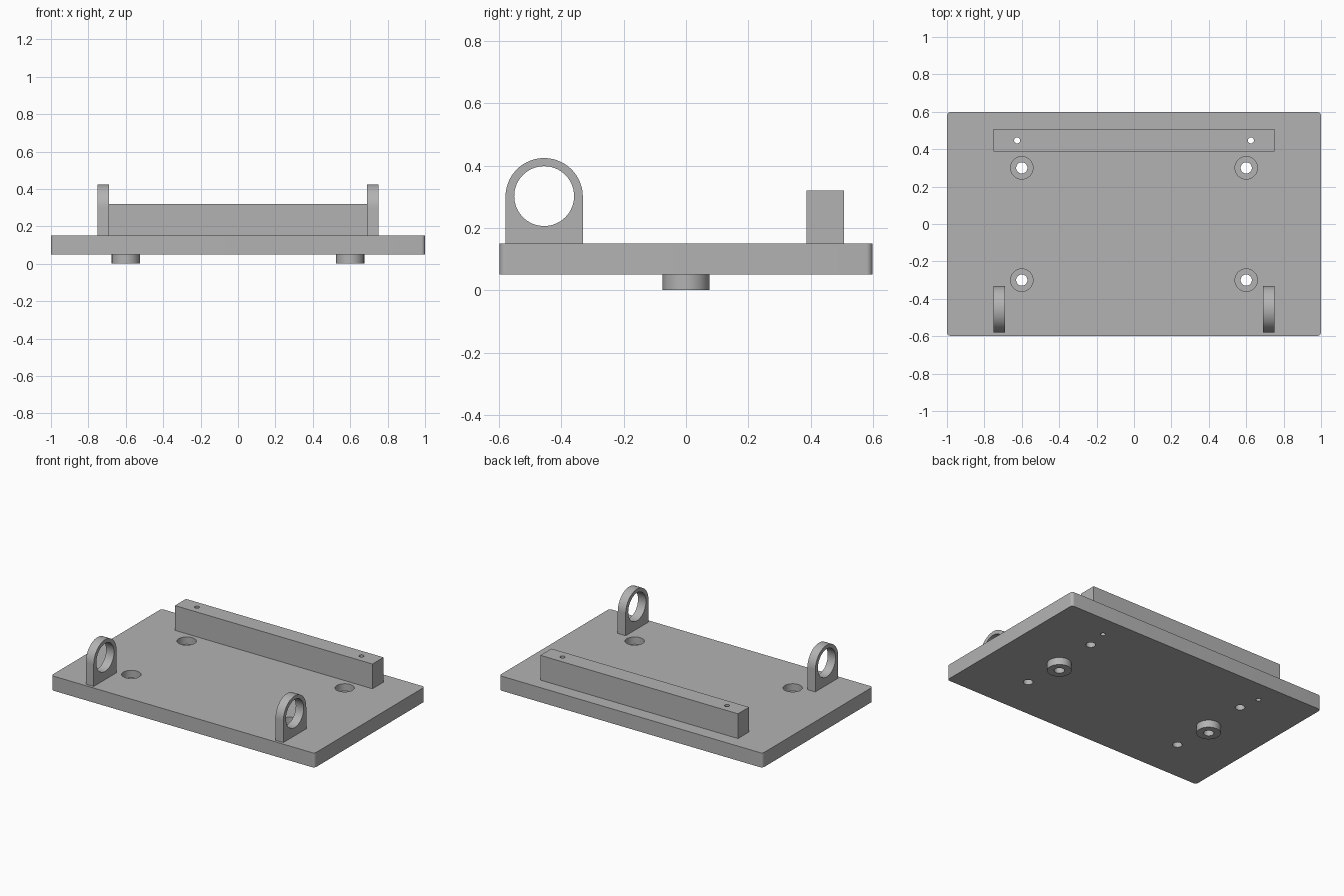
import bpy
import math
from mathutils import Matrix

default = bpy.data.objects.get("Cube")
if default:
    bpy.data.objects.remove(default, do_unlink=True)

GREY = (0.45, 0.45, 0.45, 1.0)
steel = bpy.data.materials.new("plain grey")
steel.use_nodes = True
steel.diffuse_color = GREY
steel.node_tree.nodes["Principled BSDF"].inputs["Base Color"].default_value = GREY


def prism(name, outline, height, matrix):
    """Extrude a flat outline along local z and place it with a matrix."""
    n = len(outline)
    verts = [(x, y, z) for z in (0, height) for x, y in outline]
    faces = [list(range(n))[::-1], list(range(n, 2 * n))]
    faces += [(i, (i + 1) % n, n + (i + 1) % n, n + i) for i in range(n)]
    mesh = bpy.data.meshes.new(name)
    mesh.from_pydata(verts, [], faces)
    mesh.transform(matrix)
    mesh.materials.append(steel)
    obj = bpy.data.objects.new(name, mesh)
    bpy.context.collection.objects.link(obj)
    return obj


def arc(cx, cy, r, start, end, steps):
    angles = [math.radians(start + (end - start) * i / steps) for i in range(steps + 1)]
    return [(cx + r * math.cos(a), cy + r * math.sin(a)) for a in angles]


def circle(r, steps=64):
    return arc(0, 0, r, 0, 360, steps)[:-1]


def activate(obj):
    bpy.ops.object.select_all(action="DESELECT")
    obj.select_set(True)
    bpy.context.view_layer.objects.active = obj


def cut(obj, radius, depth, matrix):
    """Drill a round hole and remove the cutter."""
    cutter = prism("cutter", circle(radius), depth, matrix)
    cutter.hide_render = True
    mod = obj.modifiers.new("hole", "BOOLEAN")
    mod.operation, mod.solver, mod.object = "DIFFERENCE", "EXACT", cutter
    activate(obj)
    bpy.ops.object.modifier_apply(modifier=mod.name)
    bpy.data.objects.remove(cutter, do_unlink=True)


def finish(obj):
    activate(obj)
    bpy.ops.object.shade_smooth_by_angle(angle=math.radians(30))


def at(x, y, z):
    return Matrix.Translation((x, y, z))


BOTTOM, TOP = 0.05, 0.15
BAR_Y, PIN_X = 0.447, 0.625

# Base plate with rounded corners
r = 0.02
outline = []
for cx, cy, a in ((1, 1, 0), (-1, 1, 90), (-1, -1, 180), (1, -1, 270)):
    outline += arc(cx * (1 - r), cy * (0.598 - r), r, a, a + 90, 8)
plate = prism("base_plate", outline, TOP - BOTTOM, at(0, 0, BOTTOM))

# Counterbored bolt holes and pin holes
for x in (-0.6, 0.6):
    for y in (-0.3, 0.3):
        cut(plate, 0.06, 0.1, at(x, y, 0.10))
        cut(plate, 0.03, 0.3, at(x, y, 0))
for x in (-PIN_X, PIN_X):
    cut(plate, 0.016, 0.3, at(x, BAR_Y, 0))
finish(plate)

# Rear bar with pin holes
w, d = 0.75, 0.06
bar = prism("rear_bar", [(-w, -d), (w, -d), (w, d), (-w, d)], 0.17, at(0, BAR_Y, TOP))
for x in (-PIN_X, PIN_X):
    cut(bar, 0.016, 0.4, at(x, BAR_Y, 0))
finish(bar)

# Front ring lugs: profile in y-z, extruded along x
to_yz = Matrix(((0, 0, 1, 0), (1, 0, 0, 0), (0, 1, 0, 0), (0, 0, 0, 1)))
R = 0.124
lug_outline = [(-R, -0.15), (R, -0.15)] + arc(0, 0, R, 0, 180, 40)
for name, x in (("left_lug", 0.69), ("right_lug", -0.75)):
    lug = prism(name, lug_outline, 0.06, at(x, -0.455, 0.30) @ to_yz)
    cut(lug, 0.096, 0.2, at(x - 0.07, -0.455, 0.302) @ to_yz)
    finish(lug)

# Bosses under the plate
for name, x in (("left_boss", 0.6), ("right_boss", -0.6)):
    boss = prism(name, circle(0.075), BOTTOM, at(x, 0, 0))
    cut(boss, 0.032, 0.2, at(x, 0, -0.1))
    finish(boss)
